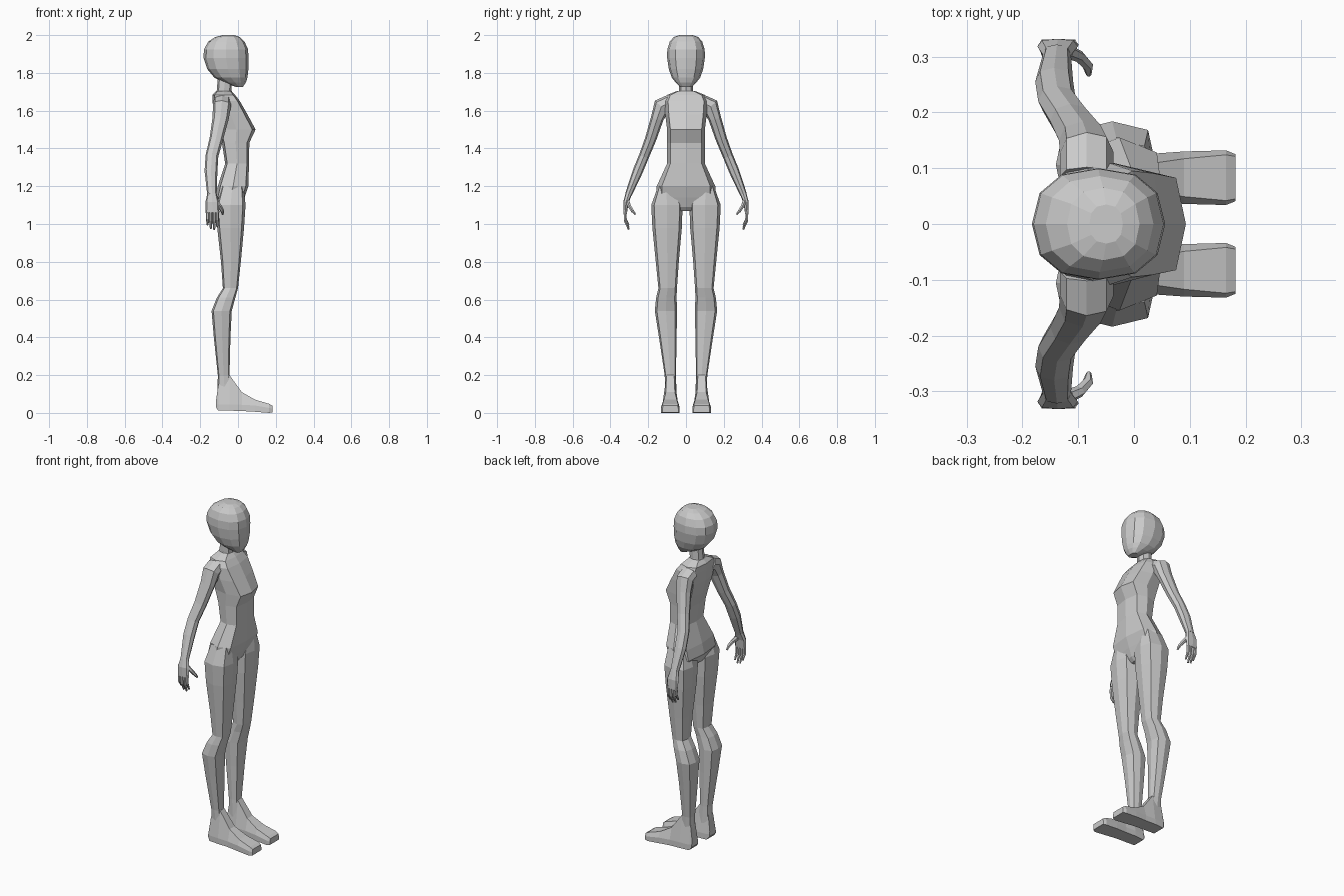
import bpy, bmesh, math
from mathutils import Vector


def spow(v, p):
    return math.copysign(abs(v) ** p, v) if abs(v) > 1e-6 else 0.0


def loft(name, rings, mirror=False):
    """Skin a list of equal-length point rings and cap both ends."""
    bm = bmesh.new()
    vs = [[bm.verts.new(p) for p in ring] for ring in rings]
    n = len(vs[0])
    for a, b in zip(vs, vs[1:]):
        for i in range(n):
            bm.faces.new((a[i], a[(i + 1) % n], b[(i + 1) % n], b[i]))
    bm.faces.new(vs[0][::-1])
    bm.faces.new(vs[-1])
    bmesh.ops.recalc_face_normals(bm, faces=bm.faces)
    me = bpy.data.meshes.new(name)
    bm.to_mesh(me)
    bm.free()
    ob = bpy.data.objects.new(name, me)
    bpy.context.collection.objects.link(ob)
    if mirror:
        m = ob.modifiers.new("mirror", "MIRROR")
        m.use_axis = (False, True, False)
        m.use_mirror_merge = False
    return ob


def level_ring(z, x0, x1, y0, y1, n=8, p=0.6):
    """Horizontal rounded ring fitted to x and y limits."""
    cx, rx, cy, ry = (x0 + x1) / 2, (x1 - x0) / 2, (y0 + y1) / 2, (y1 - y0) / 2
    return [(cx + rx * spow(math.cos(t), p), cy + ry * spow(math.sin(t), p), z)
            for t in (2 * math.pi * i / n for i in range(n))]


def tube(name, path, n=6, p=1.0):
    """Tube along (x, y, z, radius along x, other radius), mirrored."""
    pts = [Vector(q[:3]) for q in path]
    rings = []
    for i, q in enumerate(path):
        t = (pts[min(i + 1, len(pts) - 1)] - pts[max(i - 1, 0)]).normalized()
        u = Vector((1, 0, 0))
        u = (u - t * u.dot(t)).normalized()
        v = t.cross(u)
        rings.append([pts[i] + u * q[3] * spow(math.cos(a), p) + v * q[4] * spow(math.sin(a), p)
                      for a in (2 * math.pi * k / n for k in range(n))])
    return loft(name, rings, True)


# Head: z, back, front, half width
head = [(1.725, -0.01, 0.025, 0.03), (1.75, -0.075, 0.042, 0.055),
        (1.775, -0.125, 0.05, 0.075), (1.82, -0.163, 0.055, 0.091),
        (1.88, -0.183, 0.056, 0.1), (1.925, -0.18, 0.053, 0.099),
        (1.965, -0.158, 0.035, 0.086), (1.99, -0.12, 0.01, 0.065),
        (2.0, -0.08, -0.02, 0.035)]
loft("head", [level_ring(z, a, b, -w, w, 12, 0.85) for z, a, b, w in head])

# Neck
loft("neck", [level_ring(z, a, b, -w, w, 8, 0.8) for z, a, b, w in
              [(1.66, -0.125, -0.03, 0.045), (1.71, -0.112, -0.035, 0.036),
               (1.80, -0.105, -0.03, 0.036)]])

# Torso
torso = [(1.068, -0.07, 0.0, 0.03), (1.09, -0.1, 0.018, 0.08),
         (1.14, -0.12, 0.035, 0.155), (1.2, -0.107, 0.055, 0.155),
         (1.32, -0.068, 0.058, 0.1), (1.43, -0.085, 0.06, 0.1),
         (1.5, -0.11, 0.093, 0.1), (1.58, -0.128, 0.05, 0.11),
         (1.65, -0.135, 0.01, 0.115), (1.683, -0.135, -0.015, 0.1),
         (1.705, -0.115, -0.035, 0.045)]
loft("torso", [level_ring(z, a, b, -w, w, 8, 0.55) for z, a, b, w in torso])

# Legs: z, back, front, inner, outer
leg = [(1.2, -0.09, 0.03, 0.06, 0.148), (1.1, -0.118, 0.04, 0.018, 0.184),
       (0.98, -0.11, 0.032, 0.022, 0.178), (0.8, -0.09, 0.015, 0.038, 0.16),
       (0.66, -0.08, 0.0, 0.048, 0.146), (0.61, -0.112, -0.014, 0.05, 0.158),
       (0.54, -0.14, -0.033, 0.047, 0.165), (0.4, -0.128, -0.04, 0.05, 0.143),
       (0.2, -0.107, -0.045, 0.053, 0.113), (0.1, -0.108, -0.03, 0.05, 0.108)]
loft("leg", [level_ring(*r) for r in leg], True)

# Feet: x, bottom, top, bottom half width, top half width
foot = [(-0.117, 0.03, 0.06, 0.03, 0.026), (-0.104, 0.012, 0.15, 0.038, 0.022),
        (-0.045, 0.012, 0.2, 0.042, 0.02), (0.02, 0.01, 0.11, 0.042, 0.024),
        (0.09, 0.006, 0.07, 0.047, 0.034), (0.165, 0.0, 0.048, 0.049, 0.041),
        (0.182, 0.003, 0.038, 0.042, 0.038)]
loft("foot", [[(x, 0.083 + s * w, z) for s, w, z in
               ((-1, wb, b), (1, wb, b), (1, wb, b + 0.55 * min(t - b, 0.06)),
                (1, wt, t), (-1, wt, t), (-1, wb, b + 0.55 * min(t - b, 0.06)))]
              for x, b, t, wb, wt in foot], True)

# Arms
tube("arm", [(-0.085, 0.085, 1.645, 0.048, 0.04), (-0.085, 0.128, 1.625, 0.048, 0.046),
             (-0.092, 0.152, 1.56, 0.043, 0.034), (-0.115, 0.187, 1.45, 0.036, 0.03),
             (-0.138, 0.222, 1.36, 0.034, 0.027), (-0.143, 0.255, 1.28, 0.034, 0.027),
             (-0.138, 0.305, 1.155, 0.025, 0.018)], 8, 0.85)

# Hands
tube("palm", [(-0.138, 0.303, 1.16, 0.025, 0.017), (-0.137, 0.318, 1.115, 0.036, 0.014),
              (-0.135, 0.322, 1.06, 0.036, 0.01)], 8, 0.7)
for i, (x, tip) in enumerate([(-0.161, 0.995), (-0.144, 0.975), (-0.126, 0.97), (-0.11, 0.985)]):
    tube(f"finger_{i + 1}", [(x, 0.322, 1.075, 0.009, 0.01),
                             (x, 0.321, (1.06 + tip) / 2, 0.009, 0.008),
                             (x, 0.303, tip, 0.005, 0.005)])
tube("thumb", [(-0.125, 0.312, 1.125, 0.016, 0.012), (-0.098, 0.3, 1.095, 0.012, 0.01),
               (-0.083, 0.284, 1.07, 0.01, 0.009), (-0.081, 0.268, 1.05, 0.005, 0.005)])
